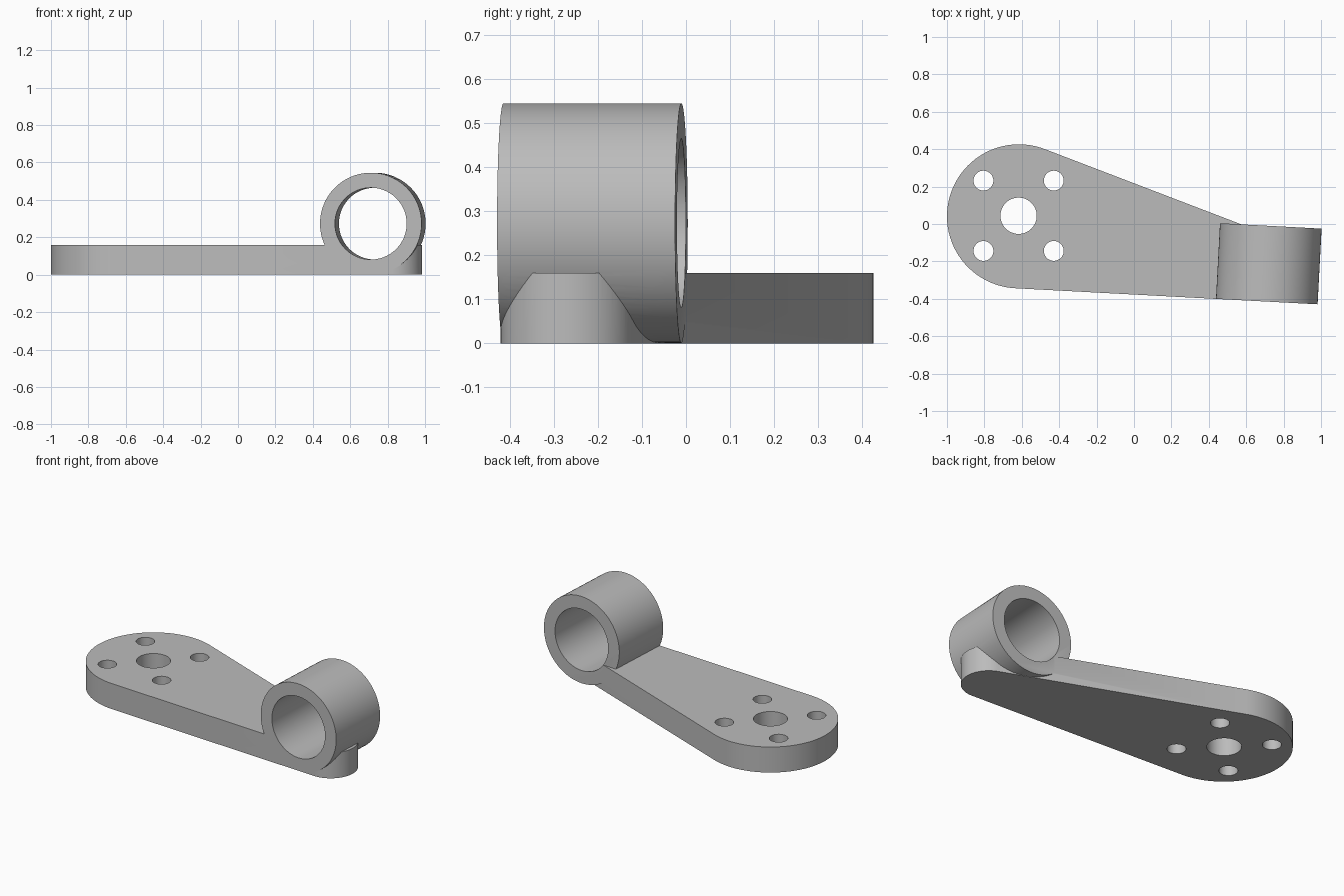
import bpy
import bmesh
from math import sin, cos, asin, radians, pi
from mathutils import Vector, Matrix

cube = bpy.data.objects.get("Cube")
if cube:
    bpy.data.objects.remove(cube, do_unlink=True)

grey = bpy.data.materials.new("plain grey")
grey.use_nodes = True
colour = (0.5, 0.5, 0.5, 1)
grey.diffuse_color = colour
grey.node_tree.nodes["Principled BSDF"].inputs["Base Color"].default_value = colour


def add_object(name, bm):
    bmesh.ops.recalc_face_normals(bm, faces=bm.faces)
    mesh = bpy.data.meshes.new(name)
    bm.to_mesh(mesh)
    bm.free()
    mesh.materials.append(grey)
    obj = bpy.data.objects.new(name, mesh)
    bpy.context.collection.objects.link(obj)
    return obj


def cylinder(name, radius, depth, matrix, sides=96):
    bm = bmesh.new()
    bmesh.ops.create_cone(bm, cap_ends=True, segments=sides, radius1=radius,
                          radius2=radius, depth=depth, matrix=matrix)
    return add_object(name, bm)


def boolean(target, other, operation):
    mod = target.modifiers.new(other.name, "BOOLEAN")
    mod.object = other
    mod.operation = operation
    mod.solver = "EXACT"
    bpy.context.view_layer.objects.active = target
    bpy.ops.object.modifier_apply(modifier=mod.name)
    bpy.data.objects.remove(other, do_unlink=True)


# Tapered plate: a big round end and a small round end joined by tangents
big, big_r = Vector((-0.615, 0.041)), 0.385
small, small_r = Vector((0.83, -0.266)), 0.155
thickness = 0.16
axis = small - big
heading = Vector((1, 0)).angle_signed(axis) * -1
tangent = pi / 2 - asin((big_r - small_r) / axis.length)
steps = 48


def arc(centre, radius, start, end):
    angles = [start + (end - start) * i / steps for i in range(steps + 1)]
    return [centre + radius * Vector((cos(a), sin(a))) for a in angles]


outline = arc(small, small_r, heading - tangent, heading + tangent)
outline += arc(big, big_r, heading + tangent, heading + 2 * pi - tangent)
bm = bmesh.new()
base = bm.faces.new([bm.verts.new((p.x, p.y, 0)) for p in outline])
side = bmesh.ops.extrude_face_region(bm, geom=[base])
bmesh.ops.translate(bm, vec=(0, 0, thickness),
                    verts=[v for v in side["geom"] if isinstance(v, bmesh.types.BMVert)])
arm = add_object("mounting_arm", bm)

# Clamp tube, square to the straight front edge of the plate
front_angle = heading - tangent
normal = Vector((cos(front_angle), sin(front_angle)))
along = Vector((-normal.y, normal.x))
tube_r, bore_r, length = 0.272, 0.192, 0.405
edge = big + big_r * normal
front = edge + along * ((0.71 - edge.x) / along.x)
middle = front - normal * length / 2
turn = Vector((normal.x, normal.y, 0)).to_track_quat("Z", "Y").to_matrix().to_4x4()
place = Matrix.Translation((middle.x, middle.y, tube_r + 0.001)) @ turn
boolean(arm, cylinder("tube", tube_r, length, place), "UNION")
boolean(arm, cylinder("bore", bore_r, length + 0.1, place), "DIFFERENCE")

# Centre hole and four screw holes
holes = [(0, 0, 0.097)] + [(x, y, 0.053) for x in (-0.188, 0.188) for y in (-0.188, 0.188)]
for x, y, radius in holes:
    spot = Matrix.Translation((big.x - 0.002 + x, big.y + 0.003 + y, thickness / 2))
    boolean(arm, cylinder("hole", radius, 0.4, spot, 48), "DIFFERENCE")

bpy.ops.object.select_all(action="DESELECT")
arm.select_set(True)
bpy.context.view_layer.objects.active = arm
bpy.ops.object.shade_smooth_by_angle(angle=radians(30))
